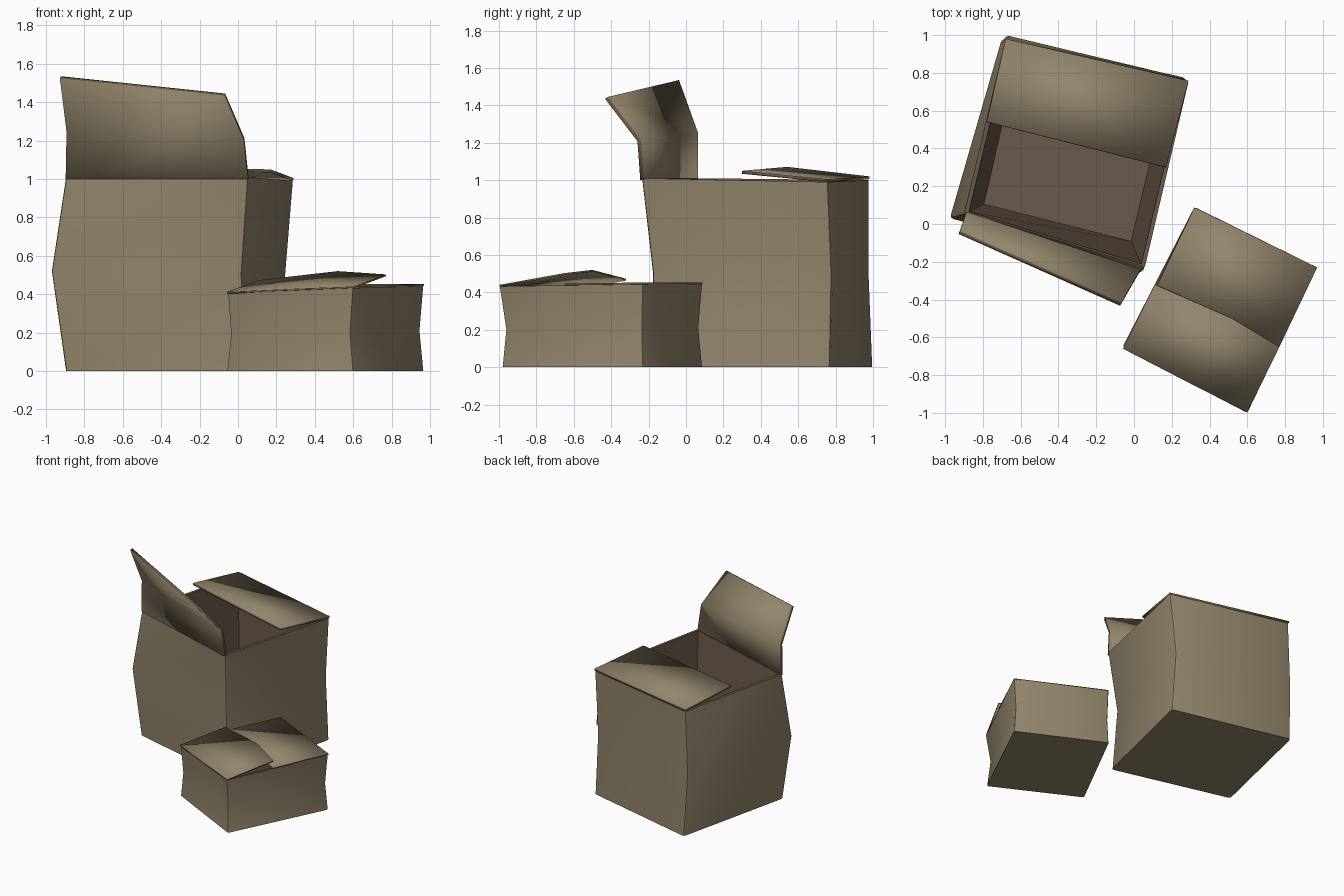
import bpy, bmesh, math
from mathutils import Vector

if "Cube" in bpy.data.objects:
    bpy.data.objects.remove(bpy.data.objects["Cube"])


def make_material(name, color):
    m = bpy.data.materials.new(name)
    m.diffuse_color = (*color, 1)
    m.use_nodes = True
    m.node_tree.nodes["Principled BSDF"].inputs["Base Color"].default_value = m.diffuse_color
    return m


tan = make_material("cardboard tan", (0.285, 0.235, 0.15))
brown = make_material("inner cardboard brown", (0.145, 0.10, 0.07))


def finish(bm, name):
    bmesh.ops.recalc_face_normals(bm, faces=bm.faces)
    me = bpy.data.meshes.new(name)
    bm.to_mesh(me)
    bm.free()
    ob = bpy.data.objects.new(name, me)
    bpy.context.collection.objects.link(ob)
    me.materials.append(tan)
    me.materials.append(brown)
    bpy.ops.object.select_all(action='DESELECT')
    ob.select_set(True)
    bpy.context.view_layer.objects.active = ob
    bpy.ops.object.shade_smooth_by_angle(angle=math.radians(40))
    return ob


def carton(name, bottom, middle, top, bevel):
    """Open box: three outer corner rings, then an inner shell that narrows to the floor."""
    bm = bmesh.new()
    rings = [[Vector(p) for p in r] for r in (bottom, middle, top)]

    def inset(ring, t, z=0.0):
        c = sum(ring, Vector()) / 4
        return [Vector((*p.lerp(c, t).xy, p.z + z)) for p in ring]

    rings += [inset(rings[2], 0.045), inset(rings[0], 0.18, 0.03)]
    vs = [[bm.verts.new(p) for p in r] for r in rings]
    for level in range(4):
        for i in range(4):
            j = (i + 1) % 4
            f = bm.faces.new((vs[level][i], vs[level][j], vs[level + 1][j], vs[level + 1][i]))
            f.material_index = 1 if level >= 2 else 0
    bm.faces.new(vs[0][::-1])
    bm.faces.new(vs[4]).material_index = 1
    # softened upright corners
    uprights = [bm.edges.get((vs[k][i], vs[k + 1][i])) for k in (0, 1) for i in range(4)]
    bmesh.ops.bevel(bm, geom=uprights, offset=bevel, segments=2, profile=0.5, affect='EDGES')
    return finish(bm, name)


def flap(name, rows, thickness=0.016):
    """Cardboard flap from rows of points, with brown cut edges."""
    bm = bmesh.new()
    vs = [[bm.verts.new(p) for p in r] for r in rows]
    for a, b in zip(vs, vs[1:]):
        for i in range(len(a) - 1):
            bm.faces.new((a[i], a[i + 1], b[i + 1], b[i]))
    ob = finish(bm, name)
    mod = ob.modifiers.new("thickness", 'SOLIDIFY')
    mod.thickness = thickness
    mod.offset = 0
    mod.use_even_offset = True
    mod.material_offset_rim = 1
    return ob


# Large open box (corners: front left, front right, back right, back left)
carton("large_box",
       [(-0.90, 0.04, 0), (0.05, -0.20, 0), (0.28, 0.77, 0), (-0.68, 1.00, 0)],
       [(-0.975, 0.03, 0.52), (0.02, -0.18, 0.50), (0.25, 0.78, 0.50), (-0.70, 0.98, 0.50)],
       [(-0.90, 0.05, 1.01), (0.055, -0.24, 1.01), (0.29, 0.76, 0.99), (-0.68, 0.98, 1.00)],
       0.02)
flap("large_box_front_flap",
     [[(-0.895, 0.055, 1.00), (0.053, -0.235, 1.00)],
      [(-0.89, 0.055, 1.25), (0.03, -0.25, 1.21)],
      [(-0.925, -0.045, 1.53), (-0.07, -0.425, 1.44)]], 0.02)
flap("large_box_back_flap",
     [[(-0.68, 0.98, 1.012), (0.288, 0.758, 0.997)],
      [(-0.78, 0.54, 1.063), (0.17, 0.30, 1.042)]])

# Small box, slightly pinched at half height
carton("small_box",
       [(-0.06, -0.65, 0), (0.60, -0.985, 0), (0.97, -0.23, 0), (0.32, 0.09, 0)],
       [(-0.04, -0.65, 0.19), (0.585, -0.965, 0.20), (0.95, -0.235, 0.21), (0.315, 0.07, 0.21)],
       [(-0.055, -0.66, 0.405), (0.60, -1.00, 0.432), (0.97, -0.23, 0.445), (0.32, 0.09, 0.445)],
       0.012)
flap("small_box_front_flap",
     [[(-0.057, -0.66, 0.407), (0.33, -0.86, 0.425), (0.60, -0.997, 0.435)],
      [(0.11, -0.32, 0.468), (0.52, -0.50, 0.515), (0.77, -0.65, 0.498)]], 0.01)
flap("small_box_back_flap",
     [[(0.32, 0.088, 0.448), (0.97, -0.23, 0.448)],
      [(0.115, -0.34, 0.445), (0.77, -0.65, 0.442)]], 0.01)
